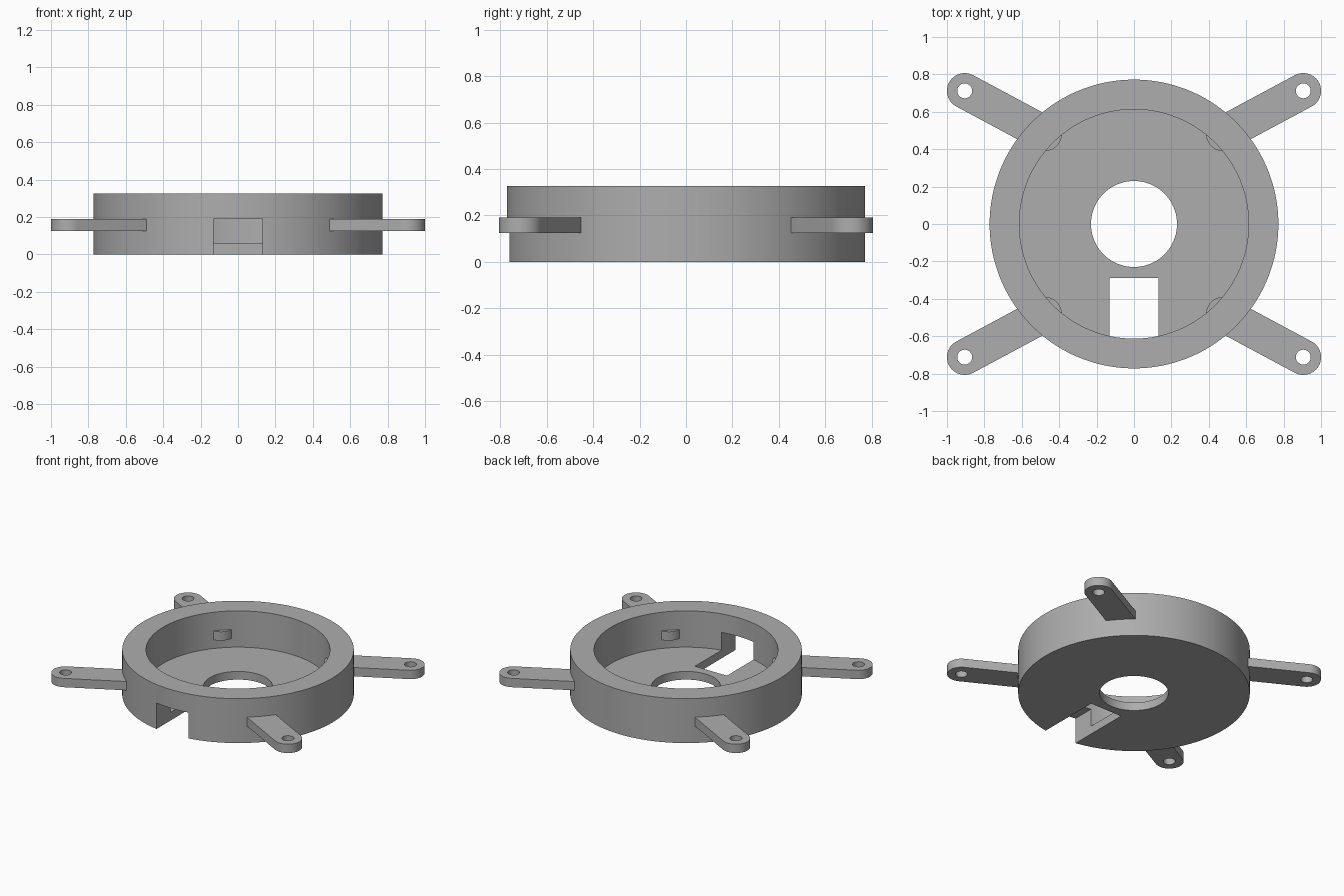
import bpy, bmesh, math

if "Cube" in bpy.data.objects:
    bpy.data.objects.remove(bpy.data.objects["Cube"])

grey = bpy.data.materials.new("plain grey")
grey.diffuse_color = (0.42, 0.42, 0.42, 1)
grey.use_nodes = True
grey.node_tree.nodes["Principled BSDF"].inputs["Base Color"].default_value = grey.diffuse_color


def make(name, bm):
    bmesh.ops.recalc_face_normals(bm, faces=bm.faces)
    me = bpy.data.meshes.new(name)
    bm.to_mesh(me)
    bm.free()
    me.materials.append(grey)
    ob = bpy.data.objects.new(name, me)
    bpy.context.collection.objects.link(ob)
    return ob


def prism(name, outline, z0, z1):
    bm = bmesh.new()
    face = bm.faces.new([bm.verts.new((x, y, z0)) for x, y in outline])
    ext = bmesh.ops.extrude_face_region(bm, geom=[face])
    for v in ext["geom"]:
        if isinstance(v, bmesh.types.BMVert):
            v.co.z = z1
    return make(name, bm)


def arc(cx, cy, r, a0, a1, n):
    return [(cx + r * math.cos(a0 + (a1 - a0) * i / n),
             cy + r * math.sin(a0 + (a1 - a0) * i / n)) for i in range(n + 1)]


def combine(target, tool, operation):
    mod = target.modifiers.new(operation, 'BOOLEAN')
    mod.operation, mod.object, mod.solver = operation, tool, 'EXACT'
    bpy.context.view_layer.objects.active = target
    bpy.ops.object.modifier_apply(modifier=mod.name)
    bpy.data.objects.remove(tool)


# round cup with a central hole, turned from its wall and floor profile
profile = [(0.23, 0), (0.772, 0), (0.772, 0.327), (0.613, 0.327), (0.613, 0.06), (0.23, 0.06)]
SEG = 128
bm = bmesh.new()
rings = [[bm.verts.new((r * math.cos(2 * math.pi * i / SEG), r * math.sin(2 * math.pi * i / SEG), z))
          for r, z in profile] for i in range(SEG)]
for i in range(SEG):
    a, b = rings[i], rings[(i + 1) % SEG]
    for j in range(len(profile)):
        k = (j + 1) % len(profile)
        bm.faces.new((a[j], b[j], b[k], a[k]))
body = make("ring_mount", bm)

# cable notch through the front wall and floor
notch = [(-0.13, -1), (0.13, -1), (0.13, -0.29), (-0.13, -0.29)]
combine(body, prism("notch_cutter", notch, -0.1, 0.19), 'DIFFERENCE')

# four rounded arms whose inner ends poke through the wall
ox, oy, ix, iy, R = 0.905, 0.712, 0.48, 0.484, 0.095
ang = math.atan2(oy - iy, ox - ix)
h = math.pi / 2
arm = arc(ox, oy, R, ang - h, ang + h, 24) + arc(ix, iy, R, ang + h, ang + 3 * h, 24)
hole = arc(ox, oy, 0.04, 0, 2 * math.pi, 32)[:-1]
for sx in (-1, 1):
    for sy in (-1, 1):
        flip = lambda pts: [(sx * x, sy * y) for x, y in pts]
        combine(body, prism("arm", flip(arm), 0.125, 0.19), 'UNION')
        combine(body, prism("screw_hole", flip(hole), 0.05, 0.3), 'DIFFERENCE')

bpy.ops.object.select_all(action='DESELECT')
body.select_set(True)
bpy.context.view_layer.objects.active = body
bpy.ops.object.shade_smooth_by_angle(angle=math.radians(30))
